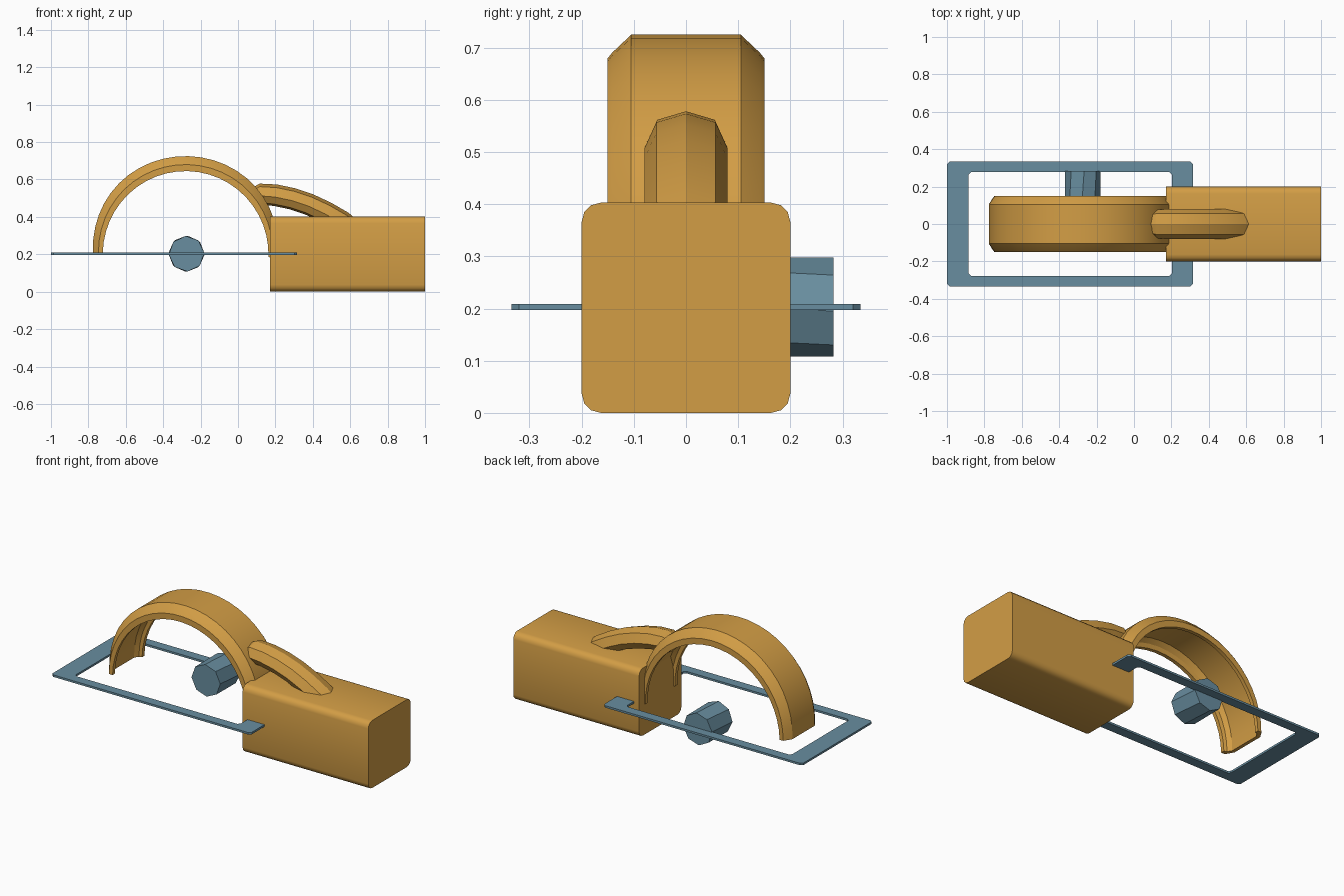
import bpy, bmesh, math
from mathutils import Vector

if "Cube" in bpy.data.objects:
    bpy.data.objects.remove(bpy.data.objects["Cube"])


def material(name, color):
    m = bpy.data.materials.new(name)
    m.diffuse_color = color
    m.use_nodes = True
    m.node_tree.nodes["Principled BSDF"].inputs["Base Color"].default_value = m.diffuse_color
    return m


GOLD = material("gold", (0.65, 0.34, 0.06, 1))
BLUE = material("steel_blue", (0.14, 0.27, 0.35, 1))


def finish(name, bm, mat, smooth=None):
    bmesh.ops.recalc_face_normals(bm, faces=bm.faces[:])
    me = bpy.data.meshes.new(name)
    bm.to_mesh(me)
    bm.free()
    me.materials.append(mat)
    ob = bpy.data.objects.new(name, me)
    bpy.context.collection.objects.link(ob)
    if smooth:
        bpy.ops.object.select_all(action='DESELECT')
        ob.select_set(True)
        bpy.context.view_layer.objects.active = ob
        bpy.ops.object.shade_smooth_by_angle(angle=math.radians(smooth))
    return ob


def loft(rings):
    """Skin closed rings of points and cap both ends."""
    bm = bmesh.new()
    vs = [[bm.verts.new(p) for p in r] for r in rings]
    n = len(vs[0])
    for a, b in zip(vs, vs[1:]):
        for i in range(n):
            j = (i + 1) % n
            bm.faces.new((a[i], a[j], b[j], b[i]))
    bm.faces.new(vs[0][::-1])
    bm.faces.new(vs[-1])
    return bm


def box(x0, x1, y0, y1, z0, z1):
    return loft([[(x, y0, z0), (x, y1, z0), (x, y1, z1), (x, y0, z1)] for x in (x0, x1)])


# Main body block, rounded along its long edges
bm = box(0.17, 1.0, -0.2, 0.2, 0.0, 0.403)
long_edges = [e for e in bm.edges if abs(e.verts[0].co.x - e.verts[1].co.x) > 0.5]
bmesh.ops.bevel(bm, geom=long_edges, offset=0.037, segments=3, profile=0.5, affect='EDGES')
finish("body_block", bm, GOLD, 40)

# Arched guard: thin channel section (y, height above inner lip) swept on an ellipse
half = [(0.105, 0.08), (0.142, 0.045), (0.15, 0.035), (0.15, 0.0), (0.128, 0.0),
        (0.122, 0.025), (0.098, 0.048)]
section = half + [(-y, h) for y, h in reversed(half)]
rings = []
N = 24
for k in range(N + 1):
    a = math.radians(-2 + 181 * k / N)
    squash = 0.66 + 0.34 * abs(math.sin(a))
    rings.append([(-0.28 + (0.443 + h * squash) * math.cos(a), y,
                   0.2 + (0.445 + h) * math.sin(a)) for y, h in section])
finish("arched_guard", loft(rings), GOLD, 25)

# Curved strap joining the guard to the body: (x, z, scale)
path = [(0.072, 0.505, 0.72), (0.12, 0.522, 0.97), (0.2, 0.516, 1.0), (0.29, 0.497, 1.0),
        (0.38, 0.467, 1.0), (0.47, 0.425, 1.0), (0.56, 0.373, 1.0), (0.63, 0.33, 0.8)]
strap = [(0, 0.058), (0.057, 0.041), (0.08, -0.01), (0.057, -0.048),
         (0, -0.058), (-0.057, -0.048), (-0.08, -0.01), (-0.057, 0.041)]
rings = []
for i, (x, z, s) in enumerate(path):
    p, q = path[max(i - 1, 0)], path[min(i + 1, len(path) - 1)]
    t = Vector((q[0] - p[0], q[1] - p[1])).normalized()
    rings.append([(x - t.y * h * s, y * s, z + t.x * h * s) for y, h in strap])
finish("curved_strap", loft(rings), GOLD, 25)

# Flat rectangular frame with clipped corners
bm = bmesh.new()


def clipped(x0, x1, hy, c):
    return [(x0 + c, -hy), (x1 - c, -hy), (x1, -hy + c), (x1, hy - c),
            (x1 - c, hy), (x0 + c, hy), (x0, hy - c), (x0, -hy + c)]


outer, inner = clipped(-1.0, 0.315, 0.334, 0.014), clipped(-0.886, 0.203, 0.277, 0.014)
loops = [[bm.verts.new((x, y, z)) for x, y in pts]
         for pts, z in ((outer, 0.197), (outer, 0.209), (inner, 0.209), (inner, 0.197))]
for k in range(4):
    a, b = loops[k], loops[(k + 1) % 4]
    for i in range(8):
        j = (i + 1) % 8
        bm.faces.new((a[i], a[j], b[j], b[i]))
finish("flat_frame", bm, BLUE)

# Eight-sided axle stub, slightly twisted
rings = []
for y, twist in ((0.09, 3), (0.283, -5)):
    rings.append([(-0.275 + 0.095 * math.cos(a), y, 0.203 + 0.095 * math.sin(a))
                  for a in (math.radians(45 * i + twist) for i in range(8))])
finish("axle_stub", loft(rings), BLUE)
